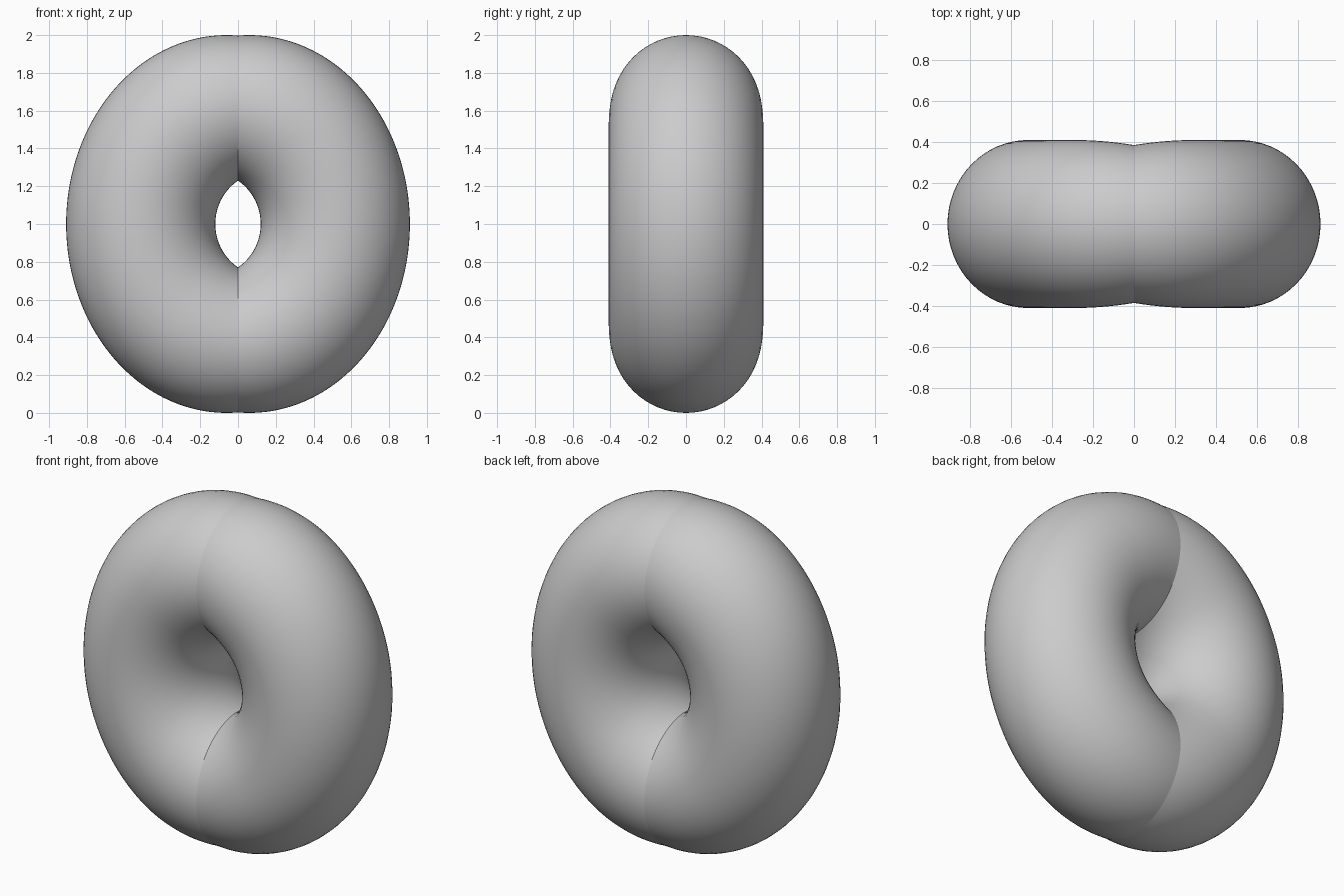
import bpy, bmesh
from math import sin, cos, pi, atan2, asin

if "Cube" in bpy.data.objects:
    bpy.data.objects.remove(bpy.data.objects["Cube"])

STEPS, SIDES = 96, 64
OUT_C, OUT_X, OUT_Z = 0.06, 0.85, 1.0      # outer outline: ellipse
IN_C, IN_R = -0.16, 0.28                   # inner outline: arc
out_end = pi / 2 + asin(OUT_C / OUT_X)
in_end = atan2(0.23, 0.16)

# half ring: cross-sections fanned between the inner and outer outlines
bm = bmesh.new()
rings = []
for i in range(STEPS + 1):
    t = 1 - 2 * i / STEPS
    a, b = out_end * t, in_end * t
    ox, oz = OUT_C + OUT_X * cos(a), OUT_Z * sin(a)
    ix, iz = IN_C + IN_R * cos(b), IN_R * sin(b)
    if i in (0, STEPS):
        ox = ix = 0
    cx, cz = (ox + ix) / 2, (oz + iz) / 2
    hx, hz = (ox - ix) / 2, (oz - iz) / 2
    width = 0.41 - 0.025 * (1 - min(max(cx, 0) / 0.3, 1)) ** 2
    rings.append([bm.verts.new((cx + hx * cos(p), width * sin(p), 1 + cz + hz * cos(p)))
                  for p in (2 * pi * k / SIDES for k in range(SIDES))])
for r0, r1 in zip(rings, rings[1:]):
    for k in range(SIDES):
        n = (k + 1) % SIDES
        bm.faces.new((r0[k], r0[n], r1[n], r1[k]))
bm.normal_update()
# make the faces point outwards
if max(bm.faces, key=lambda f: f.calc_center_median().x).normal.x < 0:
    bmesh.ops.reverse_faces(bm, faces=bm.faces[:])

mesh = bpy.data.meshes.new("ring")
bm.to_mesh(mesh)
bm.free()
mesh.shade_smooth()
ring = bpy.data.objects.new("ring", mesh)
bpy.context.collection.objects.link(ring)

# second half, left unmerged so the seam stays crisp
mirror = ring.modifiers.new("mirror", 'MIRROR')
mirror.use_mirror_merge = False
